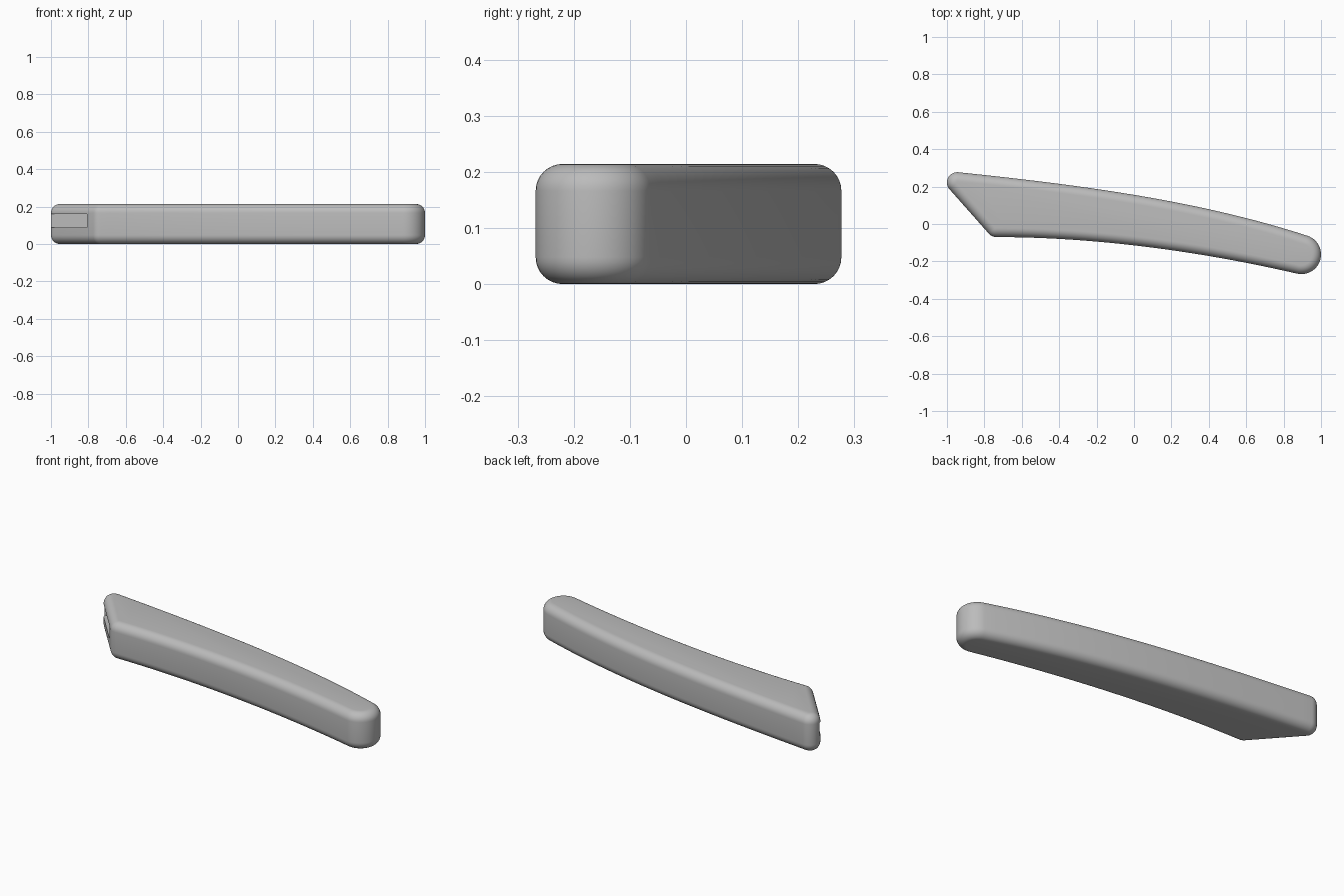
import bpy, bmesh
from math import radians, sin, cos, pi
from mathutils import Vector
from mathutils.geometry import interpolate_bezier

cube = bpy.data.objects.get("Cube")
if cube:
    bpy.data.objects.remove(cube, do_unlink=True)

HEIGHT, ROUND = 0.214, 0.048

grey = bpy.data.materials.new("plain_grey")
grey.use_nodes = True
colour = (0.5, 0.5, 0.5, 1)
grey.diffuse_color = colour
grey.node_tree.nodes["Principled BSDF"].inputs["Base Color"].default_value = colour


def arc(x, y, radius, start, end, steps):
    """Points on an arc, counter-clockwise, angles in degrees."""
    angles = [radians(start + (end - start) * i / steps) for i in range(steps + 1)]
    return [Vector((x + radius * cos(a), y + radius * sin(a), 0)) for a in angles]


def sweep(start, start_angle, end, end_angle, pull):
    """Gentle curve between two arcs, without its end points."""
    def handle(angle):
        return Vector((cos(radians(angle)), sin(radians(angle)), 0)) * pull
    return interpolate_bezier(start, start + handle(start_angle),
                              end - handle(end_angle), end, 33)[1:-1]


def add_object(name, bm):
    bmesh.ops.recalc_face_normals(bm, faces=bm.faces)
    mesh = bpy.data.meshes.new(name)
    bm.to_mesh(mesh)
    bm.free()
    mesh.materials.append(grey)
    obj = bpy.data.objects.new(name, mesh)
    bpy.context.collection.objects.link(obj)
    return obj


# Plan outline: pointed tip, slanted end, belly curve, round butt, spine curve
tip = arc(-0.945, 0.222, 0.055, 84, 222, 16)
heel = arc(-0.735, -0.015, 0.055, 222, 270, 8)
butt = arc(0.895, -0.163, 0.105, 257, 432, 24)
outline = (tip + heel + sweep(heel[-1], 0, butt[0], 347, 0.53)
           + butt + sweep(butt[-1], 162, tip[0], 174, 0.63))

# Outward direction at each outline point
normals = []
for i, p in enumerate(outline):
    before = (p - outline[i - 1]).normalized()
    after = (outline[(i + 1) % len(outline)] - p).normalized()
    along = (before + after).normalized()
    normals.append(Vector((along.y, -along.x, 0)))

# Handle body: stacked outline rings with rounded rims
STEPS = 8
rim = [(ROUND * (1 - sin(a)), ROUND * (1 - cos(a)))
       for a in (pi / 2 * i / STEPS for i in range(STEPS + 1))]
levels = rim + [(inset, HEIGHT - z) for inset, z in reversed(rim)]
bm = bmesh.new()
rings = [[bm.verts.new((p - n * inset) + Vector((0, 0, z)))
          for p, n in zip(outline, normals)] for inset, z in levels]
for low, high in zip(rings, rings[1:]):
    for i in range(len(low)):
        bm.faces.new((low[i - 1], low[i], high[i], high[i - 1]))
bm.faces.new(rings[0])
bm.faces.new(rings[-1])
handle = add_object("handle", bm)

# Tang slot cut into the slanted end
bm = bmesh.new()
bmesh.ops.create_cube(bm, size=1)
low, high = Vector((-1.1, -0.015, 0.087)), Vector((-0.6, 0.212, 0.161))
for v in bm.verts:
    v.co = Vector([a + (b - a) * (c + 0.5) for a, b, c in zip(low, high, v.co)])
cutter = add_object("slot_cutter", bm)
cutter.hide_render = True
cut = handle.modifiers.new("slot", 'BOOLEAN')
cut.operation, cut.solver, cut.object = 'DIFFERENCE', 'EXACT', cutter

bpy.ops.object.select_all(action='DESELECT')
handle.select_set(True)
bpy.context.view_layer.objects.active = handle
bpy.ops.object.modifier_apply(modifier="slot")
bpy.data.objects.remove(cutter, do_unlink=True)
bpy.ops.object.shade_smooth_by_angle(angle=radians(35))
